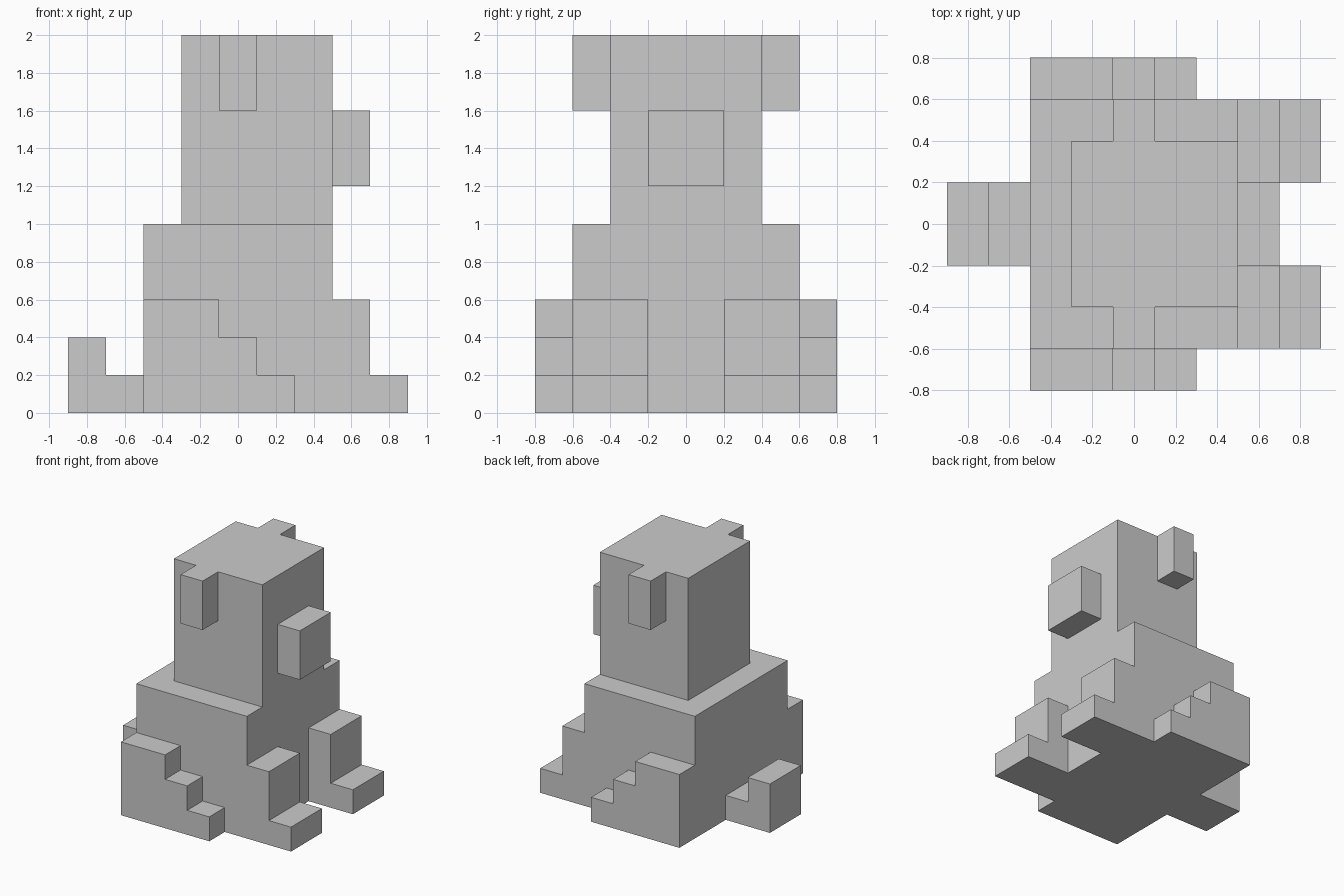
import bpy, bmesh

if "Cube" in bpy.data.objects:
    bpy.data.objects.remove(bpy.data.objects["Cube"])


def extrude_profile(name, profile, y0, y1):
    """Side profile in (x, z), extruded from y0 to y1."""
    bm = bmesh.new()
    face = bm.faces.new([bm.verts.new((x, y0, z)) for x, z in profile])
    res = bmesh.ops.extrude_face_region(bm, geom=[face])
    verts = [g for g in res["geom"] if isinstance(g, bmesh.types.BMVert)]
    bmesh.ops.translate(bm, verts=verts, vec=(0, y1 - y0, 0))
    bmesh.ops.recalc_face_normals(bm, faces=bm.faces)
    mesh = bpy.data.meshes.new(name)
    bm.to_mesh(mesh)
    bm.free()
    obj = bpy.data.objects.new(name, mesh)
    bpy.context.collection.objects.link(obj)
    return obj


def block(name, x0, x1, y0, y1, z0, z1):
    return extrude_profile(name, [(x0, z0), (x1, z0), (x1, z1), (x0, z1)], y0, y1)


def mirror_y(obj):
    mod = obj.modifiers.new("Mirror", "MIRROR")
    mod.use_axis = (False, True, False)
    mod.use_mirror_merge = False


# Torso, head and snout (the animal faces +x)
block("torso", -0.5, 0.5, -0.6, 0.6, 0, 1)
block("head", -0.3, 0.5, -0.4, 0.4, 1, 2)
block("snout", 0.5, 0.7, -0.2, 0.2, 1.2, 1.6)

# Ears
mirror_y(block("ears", -0.1, 0.1, 0.4, 0.6, 1.6, 2))

# Front legs with paws
front_leg = [(0.5, 0), (0.9, 0), (0.9, 0.2), (0.7, 0.2), (0.7, 0.6), (0.5, 0.6)]
mirror_y(extrude_profile("front_legs", front_leg, 0.2, 0.6))

# Stepped hind legs
hind_leg = [(-0.5, 0), (0.3, 0), (0.3, 0.2), (0.1, 0.2), (0.1, 0.4),
            (-0.1, 0.4), (-0.1, 0.6), (-0.5, 0.6)]
mirror_y(extrude_profile("hind_legs", hind_leg, 0.6, 0.8))

# Tail with raised tip
tail = [(-0.9, 0), (-0.5, 0), (-0.5, 0.2), (-0.7, 0.2), (-0.7, 0.4), (-0.9, 0.4)]
extrude_profile("tail", tail, -0.2, 0.2)
